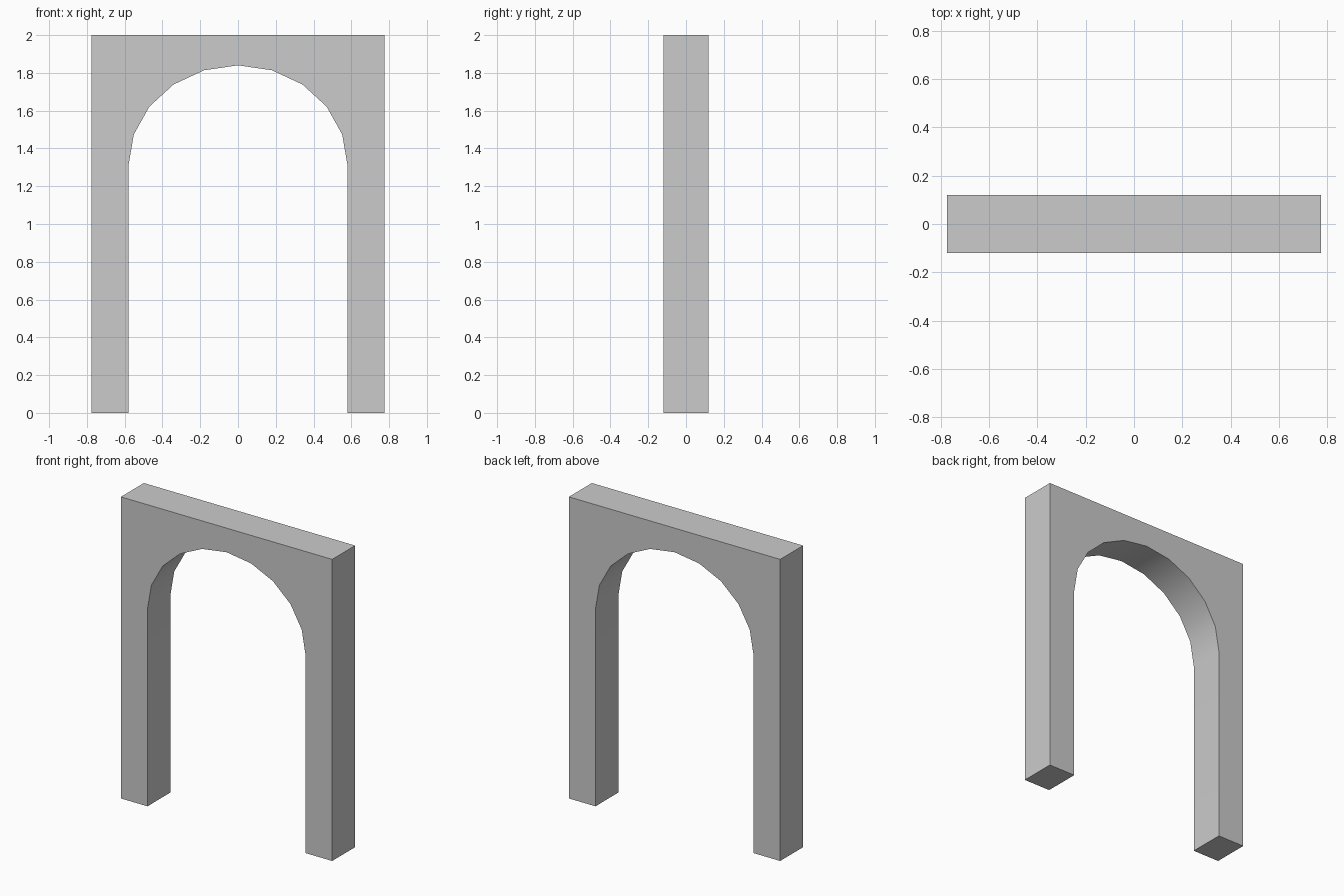
import bpy, bmesh, math

if "Cube" in bpy.data.objects:
    bpy.data.objects.remove(bpy.data.objects["Cube"])

HALF_W, HEIGHT, HALF_D = 0.775, 2.0, 0.12
OPEN_R, SPRING, RISE, SEGS = 0.58, 1.31, 0.53, 10

# Front profile: outer rectangle, then the arched opening from right to left
profile = [(-OPEN_R, 0), (-HALF_W, 0), (-HALF_W, HEIGHT),
           (HALF_W, HEIGHT), (HALF_W, 0), (OPEN_R, 0)]
for i in range(SEGS + 1):
    a = math.pi * i / SEGS
    profile.append((OPEN_R * math.cos(a), SPRING + RISE * math.sin(a)))

# Extrude the profile through the wall thickness
bm = bmesh.new()
face = bm.faces.new([bm.verts.new((x, -HALF_D, z)) for x, z in profile])
ext = bmesh.ops.extrude_face_region(bm, geom=[face], use_keep_orig=True)
moved = [v for v in ext["geom"] if isinstance(v, bmesh.types.BMVert)]
bmesh.ops.translate(bm, verts=moved, vec=(0, 2 * HALF_D, 0))
bmesh.ops.recalc_face_normals(bm, faces=bm.faces)

mesh = bpy.data.meshes.new("archway")
bm.to_mesh(mesh)
bm.free()
archway = bpy.data.objects.new("archway", mesh)
bpy.context.collection.objects.link(archway)

# Smooth underside of the arch, sharp corners elsewhere
bpy.context.view_layer.objects.active = archway
archway.select_set(True)
bpy.ops.object.shade_smooth_by_angle(angle=math.radians(30))
